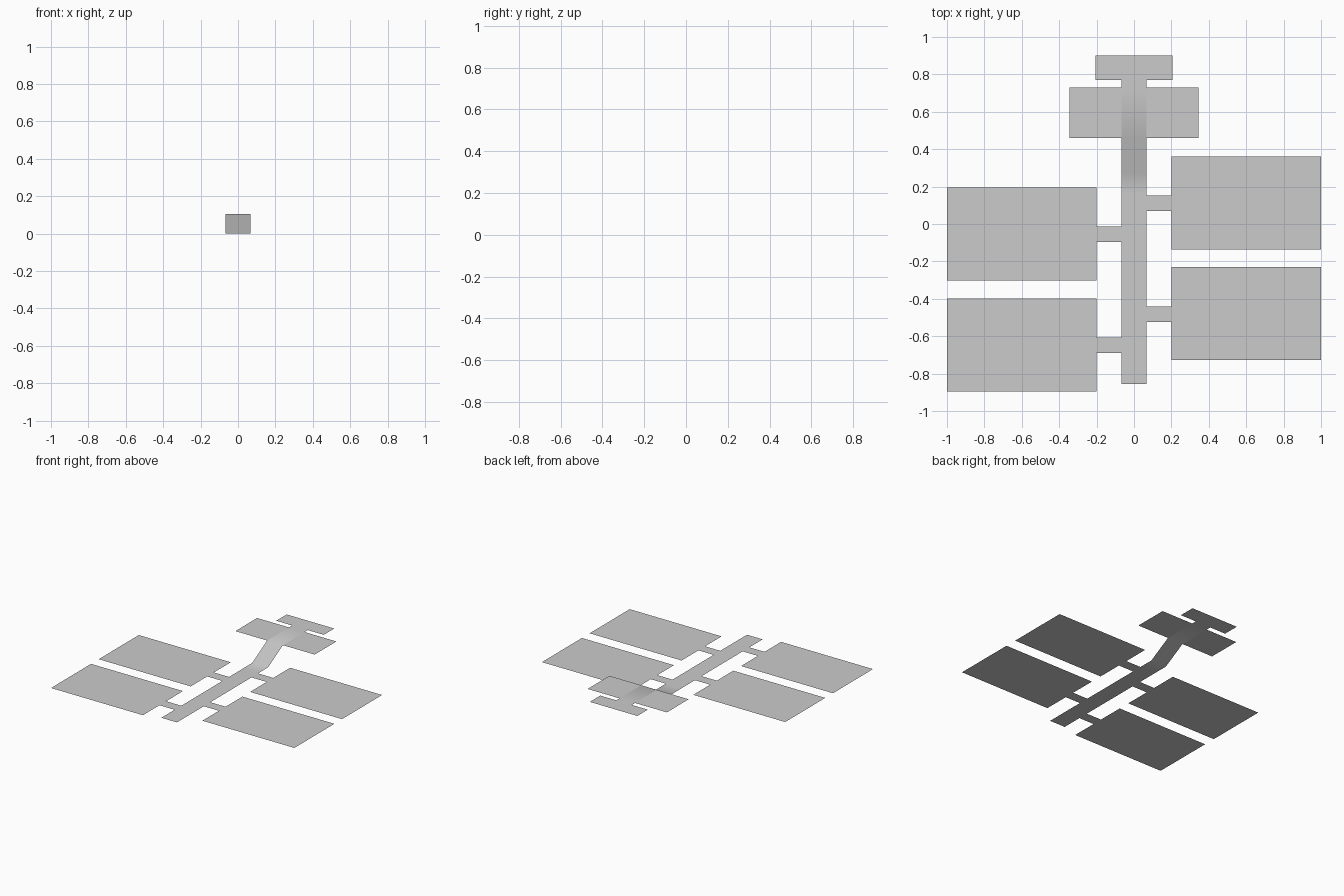
import bpy

if "Cube" in bpy.data.objects:
    bpy.data.objects.remove(bpy.data.objects["Cube"])

HALF_ROAD = 0.068   # half width of the central walkway
TOP = 0.105         # height of the raised end


def sheet(name, verts, faces, smooth=False):
    mesh = bpy.data.meshes.new(name)
    mesh.from_pydata(verts, [], faces)
    for p in mesh.polygons:
        p.use_smooth = smooth
    obj = bpy.data.objects.new(name, mesh)
    bpy.context.collection.objects.link(obj)
    return obj


def panel(name, x0, x1, y0, y1, z=0.0):
    return sheet(name, [(x0, y0, z), (x1, y0, z), (x1, y1, z), (x0, y1, z)],
                 [(0, 1, 2, 3)])


# central walkway: flat, ramp, raised flat
profile = [(-0.855, 0), (0.16, 0), (0.275, 0), (0.46, TOP), (0.73, TOP), (0.77, TOP)]
verts = [(x, y, z) for y, z in profile for x in (-HALF_ROAD, HALF_ROAD)]
faces = [(2 * i, 2 * i + 1, 2 * i + 3, 2 * i + 2) for i in range(len(profile) - 1)]
sheet("walkway", verts, faces, smooth=True)

# large ground platforms, each with a short connector; right side is shifted back
for side, shift in (("left", 0.0), ("right", 0.167)):
    for row, y in (("front", -0.895), ("back", -0.302)):
        y += shift
        px, cx = ((-1.0, -0.2), (-0.2, -HALF_ROAD)) if side == "left" else \
                 ((0.2, 1.0), (HALF_ROAD, 0.2))
        panel(f"{side}_{row}_platform", *px, y, y + 0.497)
        panel(f"{side}_{row}_connector", *cx, y + 0.205, y + 0.288)

# raised wings beside the walkway
panel("left_raised_wing", -0.345, -HALF_ROAD, 0.46, 0.73, TOP)
panel("right_raised_wing", HALF_ROAD, 0.345, 0.46, 0.73, TOP)

# raised end platform
panel("end_platform", -0.207, 0.207, 0.77, 0.9, TOP)
